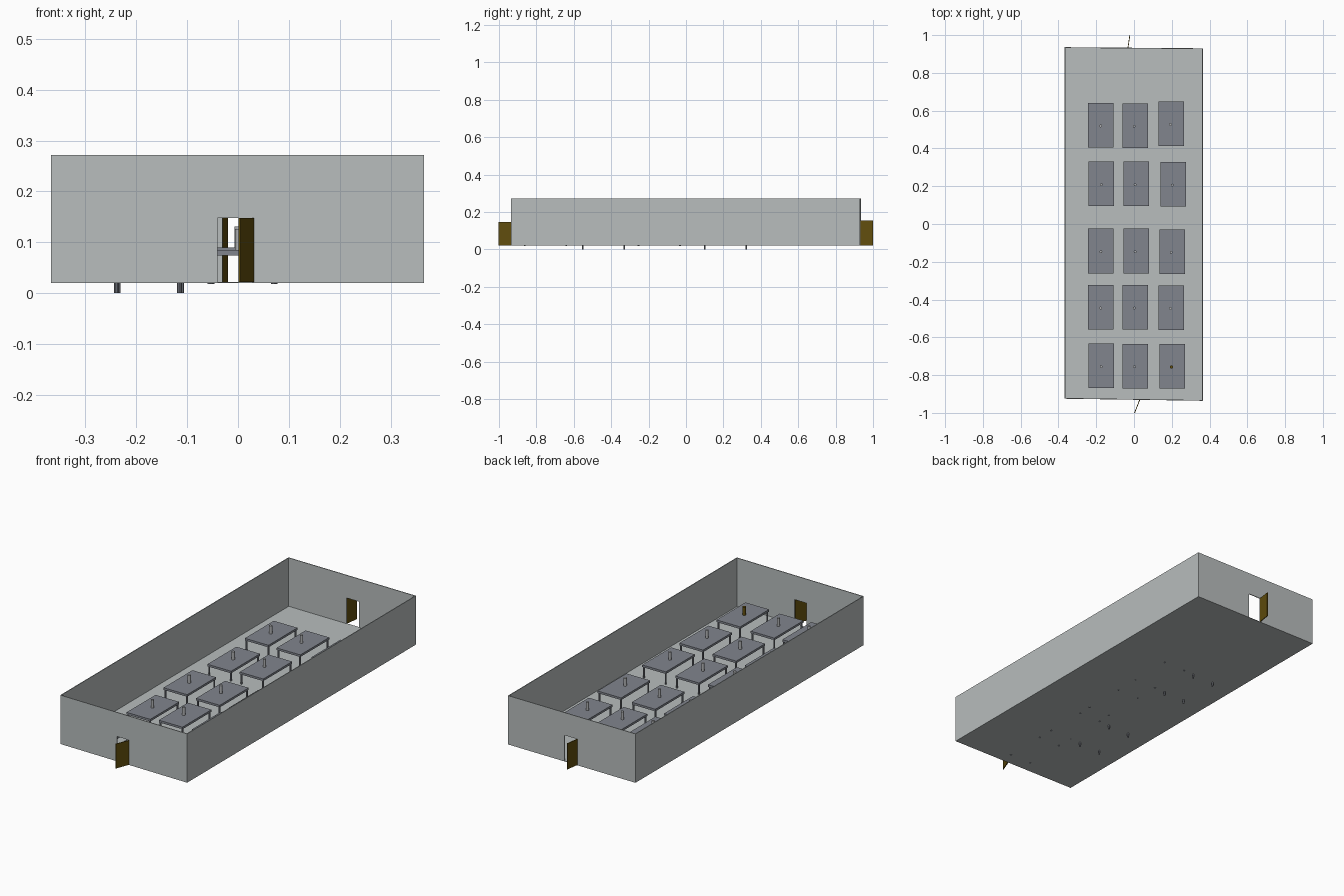
import bpy, bmesh, math
from mathutils import Vector

if "Cube" in bpy.data.objects:
    bpy.data.objects.remove(bpy.data.objects["Cube"])


def material(name, rgb):
    m = bpy.data.materials.new(name)
    m.diffuse_color = (*rgb, 1)
    m.use_nodes = True
    m.node_tree.nodes["Principled BSDF"].inputs["Base Color"].default_value = m.diffuse_color
    return m


WALL = material("light_grey", (0.48, 0.51, 0.51))
TABLE = material("slate_grey", (0.22, 0.235, 0.27))
PIN = material("pale_grey", (0.42, 0.43, 0.44))
WOOD = material("dark_brown", (0.12, 0.075, 0.004))


def finish(bm, name, mat):
    bmesh.ops.recalc_face_normals(bm, faces=bm.faces)
    me = bpy.data.meshes.new(name)
    bm.to_mesh(me)
    bm.free()
    me.materials.append(mat)
    ob = bpy.data.objects.new(name, me)
    bpy.context.collection.objects.link(ob)
    return ob


def prism(bm, pts, z0, z1):
    """Vertical prism over a plan outline."""
    lo = [bm.verts.new((x, y, z0)) for x, y in pts]
    hi = [bm.verts.new((x, y, z1)) for x, y in pts]
    bm.faces.new(lo)
    bm.faces.new(hi)
    n = len(pts)
    for i in range(n):
        j = (i + 1) % n
        bm.faces.new((lo[i], lo[j], hi[j], hi[i]))


def panel(bm, a, b, z0, z1, t=0.004):
    """Thin upright slab from a to b, thickness laid to the left of a->b."""
    a, b = Vector(a), Vector(b)
    d = (b - a).normalized() * t
    n = Vector((-d.y, d.x))
    prism(bm, [a, b, b + n, a + n], z0, z1)


def disc(x, y, r, n=12):
    return [(x + r * math.cos(2 * math.pi * i / n),
             y + r * math.sin(2 * math.pi * i / n)) for i in range(n)]


def rect(x, y, w, d):
    return [(x - w / 2, y - d / 2), (x + w / 2, y - d / 2),
            (x + w / 2, y + d / 2), (x - w / 2, y + d / 2)]


Z0, Z1 = 0.02, 0.272
FL, FR, BR, BL = (-0.367, -0.925), (0.365, -0.936), (0.365, 0.93), (-0.367, 0.936)

# Floor
bm = bmesh.new()
prism(bm, [FL, FR, BR, BL], Z0, Z0 + 0.002)
finish(bm, "floor", WALL)

# Side walls
for name, a, b in (("right_wall", FR, BR), ("left_wall", BL, FL)):
    bm = bmesh.new()
    panel(bm, a, b, Z0, Z1)
    finish(bm, name, WALL)


# End walls, each with a doorway left between two panels and a lintel
def end_wall(name, a, b, xa, xb, top):
    def at(x):
        return (x, a[1] + (b[1] - a[1]) * (x - a[0]) / (b[0] - a[0]))
    bm = bmesh.new()
    panel(bm, a, at(xa), Z0, Z1)
    panel(bm, at(xa), at(xb), top, Z1)
    panel(bm, at(xb), b, Z0, Z1)
    finish(bm, name, WALL)


end_wall("front_wall", FL, FR, -0.04, 0.03, 0.148)
end_wall("back_wall", BR, BL, 0.04, -0.03, 0.155)

# Open doors
for name, a, b, top in (("front_door", (0.028, -0.931), (0.001, -1.0), 0.148),
                        ("back_door", (-0.03, 0.932), (-0.02, 1.0), 0.155)):
    bm = bmesh.new()
    panel(bm, a, b, 0.022, top)
    finish(bm, name, WOOD)

# Tables: plan centres by row, back to front
ROWS = [
    [(-0.177, 0.523), (0.006, 0.521), (0.198, 0.531)],
    [(-0.173, 0.212), (0.011, 0.212), (0.208, 0.210)],
    [(-0.175, -0.143), (0.011, -0.143), (0.202, -0.146)],
    [(-0.177, -0.441), (0.007, -0.441), (0.198, -0.443)],
    [(-0.174, -0.751), (0.007, -0.752), (0.203, -0.753)],
]
for r, row in enumerate(ROWS):
    for c, (x, y) in enumerate(row):
        foot, top = 0.021, 0.09
        if c == 0 and r in (1, 3):      # feet sunk through the floor
            foot, top = 0.0, 0.076
        elif c == 1 and r > 0:
            foot, top = 0.018, 0.085
        tag = f"{r + 1}_{c + 1}"
        bm = bmesh.new()
        prism(bm, rect(x, y, 0.135, 0.236), top - 0.011, top)
        finish(bm, "table_top_" + tag, TABLE)
        bm = bmesh.new()
        for sx in (-1, 1):
            for sy in (-1, 1):
                prism(bm, disc(x + sx * 0.062, y + sy * 0.111, 0.0045, 10), foot, top - 0.011)
        finish(bm, "table_legs_" + tag, TABLE)
        # Small upright cylinder on the table, one of them brown
        brown = (r, c) == (4, 2)
        bm = bmesh.new()
        px = x - 0.005 if c else x
        prism(bm, disc(px, y - 0.004, 0.009 if brown else 0.0075), top, top + 0.041)
        finish(bm, "table_pin_" + tag, WOOD if brown else PIN)
